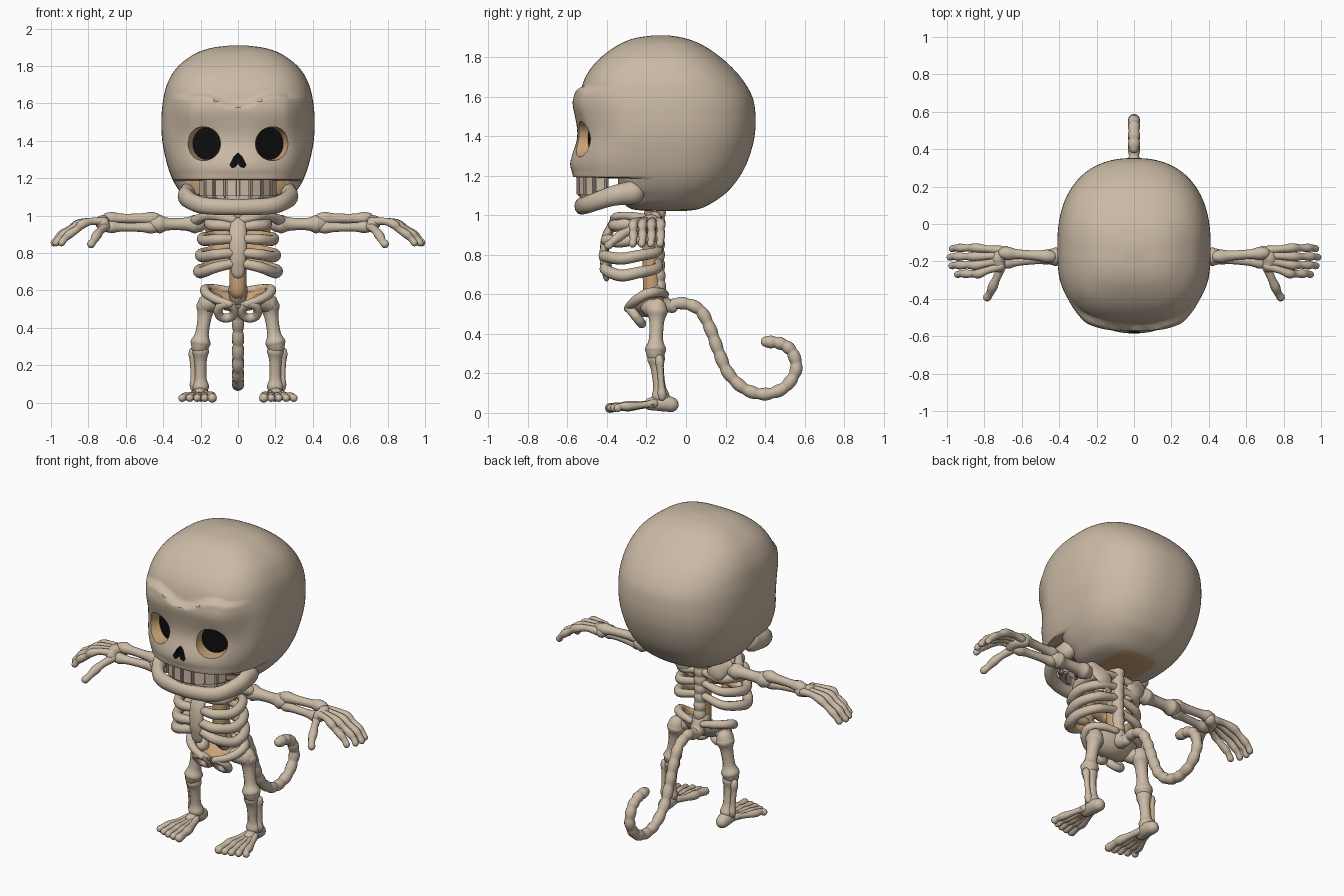
import bpy, bmesh, math
from mathutils import Vector, Matrix

cube = bpy.data.objects.get("Cube")
if cube:
    bpy.data.objects.remove(cube, do_unlink=True)


def material(name, rgb):
    m = bpy.data.materials.new(name)
    m.use_nodes = True
    m.diffuse_color = (*rgb, 1)
    m.node_tree.nodes["Principled BSDF"].inputs["Base Color"].default_value = (*rgb, 1)
    return m


MATS = [material("bone", (.60, .495, .38)), material("inner_tan", (.58, .36, .18)),
        material("socket_black", (.004, .004, .004))]
BONE, TAN, BLACK = range(3)


def finish(name, bm, rule, sharp=45):
    bmesh.ops.recalc_face_normals(bm, faces=bm.faces)
    bm.normal_update()
    for f in bm.faces:
        f.smooth = True
        f.material_index = rule(f.calc_center_median(), f.normal) if callable(rule) else rule
    me = bpy.data.meshes.new(name)
    bm.to_mesh(me)
    bm.free()
    for m in MATS:
        me.materials.append(m)
    me.set_sharp_from_angle(angle=math.radians(sharp))
    ob = bpy.data.objects.new(name, me)
    bpy.context.scene.collection.objects.link(ob)
    return ob


def loft(name, rings, rule=BONE, sharp=45):
    bm = bmesh.new()
    rows = [[bm.verts.new(p) for p in ring] for ring in rings]
    for a, b in zip(rows, rows[1:]):
        for i in range(len(a)):
            j = (i + 1) % len(a)
            bm.faces.new((a[i], a[j], b[j], b[i]))
    bm.faces.new(rows[0])
    bm.faces.new(rows[-1])
    return finish(name, bm, rule, sharp)


def spline(pts, steps):
    """Smooth curve through points of any dimension."""
    p = [Vector(q) for q in pts]
    p = [p[0] * 2 - p[1]] + p + [p[-1] * 2 - p[-2]]
    out = []
    for a, b, c, d in zip(p, p[1:], p[2:], p[3:]):
        for k in range(steps):
            t = k / steps
            out.append(b + (c - a) * (t / 2) + (a * 2 - b * 5 + c * 4 - d) * (t * t / 2)
                       + (b * 3 - a - c * 3 + d) * (t ** 3 / 2))
    return out + [p[-2]]


def tube(name, pts, ref="Z", scale=(1, 1), rule=BONE, steps=5, sides=12, beads=0):
    """Round-ended sweep through (x, y, z, radius) points."""
    path = spline(pts, steps)
    n = len(path) - 1
    ref = {"X": Vector((1, 0, 0)), "Y": Vector((0, 1, 0)), "Z": Vector((0, 0, 1))}[ref]
    rings = []
    for i, q in enumerate(path):
        t = (path[min(i + 1, n)].xyz - path[max(i - 1, 0)].xyz).normalized()
        u = t.cross(ref).normalized()
        v = u.cross(t)
        r = q.w * (.87 + .17 * abs(math.sin(math.pi * beads * i / n)) if beads else 1)
        caps = [0]
        if i == 0:
            caps = [-80, -55, -28, 0]
        elif i == n:
            caps = [0, 28, 55, 80]
        for deg in caps:
            s, k = math.sin(math.radians(deg)), math.cos(math.radians(deg))
            c = q.xyz + t * r * s
            rings.append([c + (u * scale[0] * math.cos(a) + v * scale[1] * math.sin(a)) * r * k
                          for a in (math.tau * j / sides for j in range(sides))])
    return loft(name, rings, rule, 60)


def pair(name, pts, **kw):
    for side, s in (("left", 1), ("right", -1)):
        tube(f"{side}_{name}", [(s * x, y, z, r) for x, y, z, r in pts], **kw)


def bone(name, a, b, r, knob=1.45, **kw):
    """Mirrored long bone with knobbed ends."""
    a, b = Vector(a), Vector(b)
    prof = ((.05, knob * .9), (.14, knob), (.32, 1), (.68, .95), (.86, knob), (.95, knob * .9))
    pair(name, [(*a.lerp(b, t), r * k) for t, k in prof], **kw)


# Skull: stacked rounded sections (height, half width, front, back)
SECTIONS = [(1.022, .08, -.20, .0), (1.03, .16, -.27, .06), (1.055, .235, -.31, .12),
            (1.11, .295, -.335, .20), (1.165, .335, -.525, .25), (1.23, .365, -.55, .292),
            (1.31, .388, -.555, .325), (1.40, .405, -.545, .347), (1.50, .41, -.54, .352),
            (1.60, .403, -.537, .335), (1.70, .38, -.508, .275), (1.79, .328, -.44, .186),
            (1.86, .24, -.345, .085), (1.895, .15, -.26, -.005), (1.91, .045, -.16, -.09)]
LIP = 1.187


def bump(d, w):
    return math.exp(-(d / w) ** 2)


def skull_point(sec, a, cy=-.12):
    z, w, front, back = sec
    if z < LIP:
        front = max(front, -.345)                                        # open mouth
    c, s = math.cos(a), math.sin(a)
    e = 2 / (2.85 if s < 0 else 2.35)
    x = w * math.copysign(abs(c) ** e, c)
    y = cy + (cy - front if s < 0 else back - cy) * math.copysign(abs(s) ** e, s)
    if y < -.3:
        ax = abs(x)
        crease = 1.585 + .065 * math.sin(min(ax / .2, 1.3) * math.pi / 2) ** 2
        below = min(max((crease - z) / .018 + .5, 0), 1)
        fade = min(max((.36 - ax) / .1, 0), 1)
        y -= .034 * below * fade * bump(min(z - 1.58, 0), .12)           # brow ridge
        y -= .032 * bump(ax, .2) * bump(z - 1.25, .09) * (z > LIP)        # muzzle
        y += .018 * bump(ax - .19, .09) * bump(z - 1.38, .1)              # eye hollows
        x *= 1 - .05 * bump(z - 1.42, .12) * bump(y + .44, .08)           # temples
    return (x, y, z)


def skull_rule(c, n):
    mouth = c.y < -.3 and 1.08 < c.z < 1.2 and abs(c.x) < .28 and (n.z < -.4 or n.y < -.5)
    base = c.z < 1.035 and abs(c.x) < .13
    return TAN if mouth or base else BONE


skull = loft("skull", [[skull_point(s, math.tau * i / 128) for i in range(128)]
                       for s in spline(SECTIONS, 9)], skull_rule)


def carve(cutter):
    mod = skull.modifiers.new("carve", "BOOLEAN")
    mod.operation, mod.solver, mod.object = "DIFFERENCE", "EXACT", cutter
    bpy.context.view_layer.objects.active = skull
    bpy.ops.object.modifier_apply(modifier=mod.name)
    bpy.data.objects.remove(cutter, do_unlink=True)


# Eye sockets taper to a slanted black floor; the nose is a notched triangle
for s in (1, -1):
    carve(loft("eye_cutter", [[(s * (cx + w * math.cos(a)), y + slant * w * math.cos(a),
                                1.385 + h * math.sin(a))
                               for a in (math.tau * i / 40 for i in range(40))]
                              for y, cx, w, h, slant in ((-.75, .24, .16, .107, 0),
                                                         (-.465, .169, .073, .085, .42))],
               lambda c, n: BLACK if n.y > .75 else TAN))
NOSE = [(0, 1.335), (.02, 1.318), (.043, 1.272), (.032, 1.255), (.012, 1.262), (0, 1.28)]
NOSE += [(-x, z) for x, z in NOSE[-2:0:-1]]
carve(loft("nose_cutter", [[(x, y, z) for x, z in NOSE] for y in (-.75, -.545)], BLACK))
skull.data.set_sharp_from_angle(angle=math.radians(40))

# Lower jaw
half = [(.27, -.27, 1.115, .06), (.275, -.38, 1.095, .05), (.19, -.495, 1.055, .045)]
tube("lower_jaw", half + [(0, -.53, 1.046, .043)] + [(-x, *q) for x, *q in half[::-1]],
     scale=(.8, 1), steps=8)

# Teeth along an arc
for row, z, h, rad in (("upper", 1.15, .105, .2), ("lower", 1.095, .075, .185)):
    for i in range(8):
        a = math.radians(-63 + 18 * i)
        bm = bmesh.new()
        bmesh.ops.create_cube(bm, size=1)
        bmesh.ops.scale(bm, vec=(.064, .035, h), verts=bm.verts)
        bmesh.ops.bevel(bm, geom=bm.edges[:], offset=.008, segments=2, affect="EDGES")
        bmesh.ops.transform(bm, verts=bm.verts, matrix=Matrix.Translation(
            (rad * math.sin(a), -.335 - rad * math.cos(a), z)) @ Matrix.Rotation(a, 4, "Z"))
        finish(f"{row}_tooth_{i + 1}", bm, BONE)

# Spine, sternum and rib cage
tube("spine_core", [(0, -.17, .6, .046), (0, -.175, .8, .046), (0, -.16, 1.04, .05)],
     ref="Y", rule=TAN)
tube("vertebrae", [(0, -.135, .56, .037), (0, -.145, .8, .037), (0, -.14, 1.04, .037)],
     ref="Y", steps=36, beads=9)
tube("sternum", [(0, -.405, .70, .036), (0, -.415, .78, .044), (0, -.405, .88, .048),
                 (0, -.375, .95, .045)], ref="Y", scale=(1, .5),
     rule=lambda c, n: TAN if n.y > .2 else BONE)


def rib_rule(c, n):
    d = Vector((c.x, c.y + .27, 0)).normalized()
    return TAN if n.dot(d) < -.45 else BONE


for i, (w, zf, zs, zb, front) in enumerate(((.15, .94, .955, .98, -.36), (.187, .875, .872, .91, -.395),
                                            (.197, .80, .785, .84, -.405), (.207, .745, .70, .76, -.40))):
    pair(f"rib_{i + 1}", [(.025, front, zf, .025), (w * .6, front - .005, (zf + zs) / 2, .029),
                          (w * .95, -.33, zs - .005, .03), (w, -.24, zs + .01, .029),
                          (w * .7, -.15, (zs + zb) / 2, .026), (.025, -.14, zb, .022)],
         rule=rib_rule, steps=6)

# Shoulders
pair("collar_bone", [(.03, -.36, .98, .026), (.1, -.35, .993, .021), (.17, -.28, .995, .022),
                     (.225, -.2, .975, .03)], rule=lambda c, n: TAN if n.y > .3 else BONE)
pair("shoulder_blade", [(.07, -.14, .87, .02), (.11, -.13, .93, .055), (.17, -.15, .985, .045)],
     ref="Y", scale=(1, .35), rule=lambda c, n: TAN if n.y < 0 else BONE)

# Arms
bone("upper_arm", (.2, -.175, .955), (.45, -.175, .955), .035, 1.4)
bone("forearm_top", (.43, -.175, .985), (.71, -.155, .985), .027, 1.3)
bone("forearm_bottom", (.43, -.18, .937), (.71, -.21, .94), .025, 1.3)
pair("wrist", [(.69, -.15, .965, .034), (.725, -.18, .965, .038), (.72, -.225, .955, .034)])
for i in range(4):
    y0, y1, back = -.14 - .029 * i, -.128 - .046 * i, (.012, 0, .01, .04)[i]
    pair(f"finger_{i + 1}", [(.715, y0, .968, .024), (.78, (y0 + y1) / 2, .97, .019),
                             (.852 - back / 2, y1, .955, .025), (.9 - back, y1, .928, .019),
                             (.942 - back, y1, .9, .023), (.965 - back, y1, .878, .018),
                             (.983 - back, y1 - .004, .855, .019)])
pair("thumb", [(.705, -.22, .945, .026), (.735, -.29, .92, .021), (.755, -.335, .895, .026),
               (.77, -.37, .868, .02), (.785, -.392, .848, .022)])


# Pelvis: tan-lined bowl, low in front, with crests and pubic rings
def rim(a):
    s = math.sin(a)
    return .572 + .035 * abs(math.cos(a)) + (.05 * s if s < 0 else .025 * s)


def bowl_ring(t, k):
    return [(.175 * k * t * math.cos(a), -.2 + .095 * k * t * math.sin(a),
             rim(a) - (rim(a) - .485) * k * math.sqrt(max(1 - t * t, 0)))
            for a in (math.tau * j / 32 for j in range(32))]


ts = [math.sin(math.radians(d)) for d in (5, 25, 45, 65, 80, 90)]
loft("pelvis_bowl", [bowl_ring(t, 1) for t in ts] + [bowl_ring(t, .85) for t in ts[::-1]],
     lambda c, n: TAN if n.z > .05 or n.x * c.x + n.y * (c.y + .2) < 0 else BONE)
pair("hip_crest", [(.178 * math.cos(a), -.2 + .098 * math.sin(a), rim(a) - .005,
                    .018 + .008 * math.cos(a))
                   for a in (math.radians(d) for d in range(-75, 80, 25))],
     rule=lambda c, n: TAN if n.x * c.x + n.y * (c.y + .2) < -.09 else BONE)
pair("pubic_ring", [(.064 + .044 * math.cos(a), -.255 - .03 * math.sin(a), .49 + .038 * math.sin(a), .024)
                    for a in (math.tau * i / 8 for i in range(9))], ref="Y", steps=4,
     rule=lambda c, n: TAN if n.x * (abs(c.x) - .064) * c.x + n.z * (c.z - .49) * abs(c.x) < -.0018 else BONE)
pair("hip_socket", [(.12, -.19, .54, .045), (.165, -.16, .525, .048)])
tube("sacrum", [(0, -.155, .61, .052), (0, -.12, .555, .045), (0, -.07, .535, .03)], ref="X")

# Legs
bone("thigh", (.165, -.145, .545), (.205, -.155, .29), .038, 1.4, ref="Y")
bone("shin", (.2, -.155, .305), (.2, -.125, .055), .033, 1.35, ref="Y")
bone("calf", (.243, -.135, .285), (.235, -.12, .07), .017, 1.3, ref="Y",
     rule=lambda c, n: TAN if n.x * c.x < -.08 else BONE)

# Feet
pair("heel", [(.2, -.075, .042, .038), (.2, -.12, .05, .042), (.205, -.18, .045, .032)])
pair("foot_core", [(.205, -.17, .042, .02), (.212, -.3, .03, .014)], scale=(2.6, .8), rule=TAN)
for i in range(5):
    k = i - 2
    tip = -.385 + (.0, .0, .008, .022, .04)[i]
    big = 1.2 if i == 0 else 1
    pair(f"toe_{i + 1}", [(.203 + .013 * k, -.16, .048, .021), (.207 + .024 * k, -.22, .04, .016 * big),
                          (.212 + .034 * k, -.29, .034, .022 * big), (.215 + .037 * k, -.33, .032, .018 * big),
                          (.218 + .04 * k, tip, .025, .021 * big)])

# Tail of beaded segments
TAIL = [(-.1, .535), (-.02, .555), (.07, .52), (.125, .42), (.165, .31), (.215, .2), (.3, .12),
        (.4, .095), (.5, .13), (.557, .22), (.535, .31), (.475, .352), (.405, .36)]
tube("tail", [(0, y, z, .031) for y, z in TAIL], ref="X", steps=12, beads=18)
